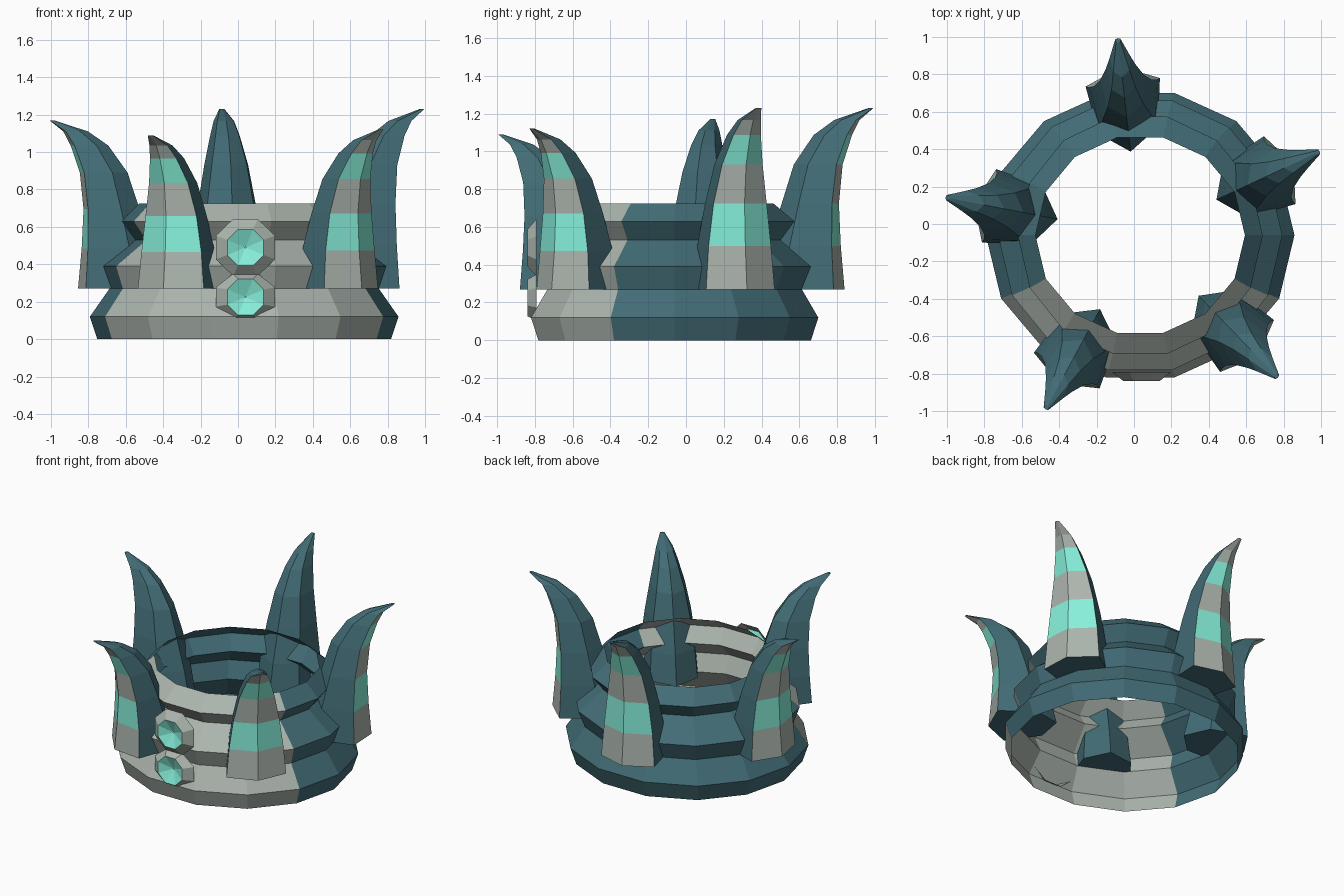
import bpy, bmesh
from math import cos, sin, pi, radians

if "Cube" in bpy.data.objects:
    bpy.data.objects.remove(bpy.data.objects["Cube"])

CX, CY = 0.033, -0.06   # centre of the ring


def material(name, rgb):
    m = bpy.data.materials.new(name)
    m.diffuse_color = (*rgb, 1)
    m.use_nodes = True
    m.node_tree.nodes["Principled BSDF"].inputs["Base Color"].default_value = m.diffuse_color
    return m


MATS = [material("teal", (0.055, 0.15, 0.18)),
        material("stone", (0.41, 0.46, 0.42)),
        material("aqua", (0.24, 0.87, 0.70))]


def loft(name, rings, mat_of, caps=()):
    """Skin a list of equal-length point rings; mat_of(level, side) picks the colour."""
    bm = bmesh.new()
    vs = [[bm.verts.new(p) for p in ring] for ring in rings]
    n = len(rings[0])
    for i, (a, b) in enumerate(zip(vs, vs[1:])):
        for j in range(n):
            f = bm.faces.new((a[j], b[j], b[(j + 1) % n], a[(j + 1) % n]))
            f.material_index = mat_of(i, j)
    for i in caps:
        bm.faces.new(vs[i])
    bmesh.ops.recalc_face_normals(bm, faces=bm.faces)
    me = bpy.data.meshes.new(name)
    bm.to_mesh(me)
    bm.free()
    for m in MATS:
        me.materials.append(m)
    ob = bpy.data.objects.new(name, me)
    bpy.context.collection.objects.link(ob)
    return ob


# Banded ring: thin 14-sided oval wall, profile of (x radius, y radius, z)
SIDES = 14
profile = [(.785, .74, 0), (.825, .78, .12), (.72, .69, .27), (.76, .74, .39),
           (.58, .575, .53), (.655, .65, .63), (.56, .535, .725)]
rings = [[(CX + rx * cos(2 * pi * j / SIDES), CY + ry * sin(2 * pi * j / SIDES), z)
          for j in range(SIDES)] for rx, ry, z in profile]
loft("ring", rings, lambda i, j: 1 if 8 <= j <= 12 else 0)

# Horns: levels of (z, outer radius, inner radius, half width)
levels = [(.27, .905, .45, .20), (.485, .885, .50, .182), (.695, .875, .57, .155),
          (.89, .895, .635, .118), (1.035, .945, .74, .08),
          (1.11, .985, .85, .055), (1.17, 1.06, 1.035, .014)]
stripes = [1, 2, 1, 2, 1, 1]


def horn(name, angle, tip):
    c, s = cos(radians(angle)), sin(radians(angle))
    rings = []
    for z, ro, ri, w in levels:
        z = .27 + (z - .27) * (tip - .27) / .9
        d = ro - ri
        # six-sided section: outer ridge, two outer corners, two inner corners, inner edge
        section = [(ro - .18 * d, -w), (ro, 0), (ro - .18 * d, w),
                   (ri + .25 * d, .8 * w), (ri, 0), (ri + .25 * d, -.8 * w)]
        rings.append([(CX + r * c - t * s, CY + r * s + t * c, z) for r, t in section])
    loft(name, rings, lambda i, j: stripes[i] if j < 2 else 0, caps=(0, -1))


for name, angle, tip in (("right_horn", 25, 1.23), ("back_horn", 96.5, 1.23),
                         ("left_horn", 169, 1.17), ("front_left_horn", 241.5, 1.09),
                         ("front_right_horn", 314, 1.12)):
    horn(name, angle, tip)


# Gems: thin octagonal stone bezel with a hollow faceted aqua centre
def gem(name, z, r, rz, gem_r):
    def octagon(k, y, kz=None):
        return [(.04 + k * cos(pi * (j + .5) / 4), y,
                 z + (kz or k) * sin(pi * (j + .5) / 4)) for j in range(8)]
    rings = [octagon(r, -.79, rz), octagon(gem_r, -.84), octagon(.004, -.80)]
    loft(name, rings, lambda i, j: 2 if i == 1 else 1)


gem("upper_gem", .49, .172, .165, .105)
gem("lower_gem", .225, .172, .135, .105)
